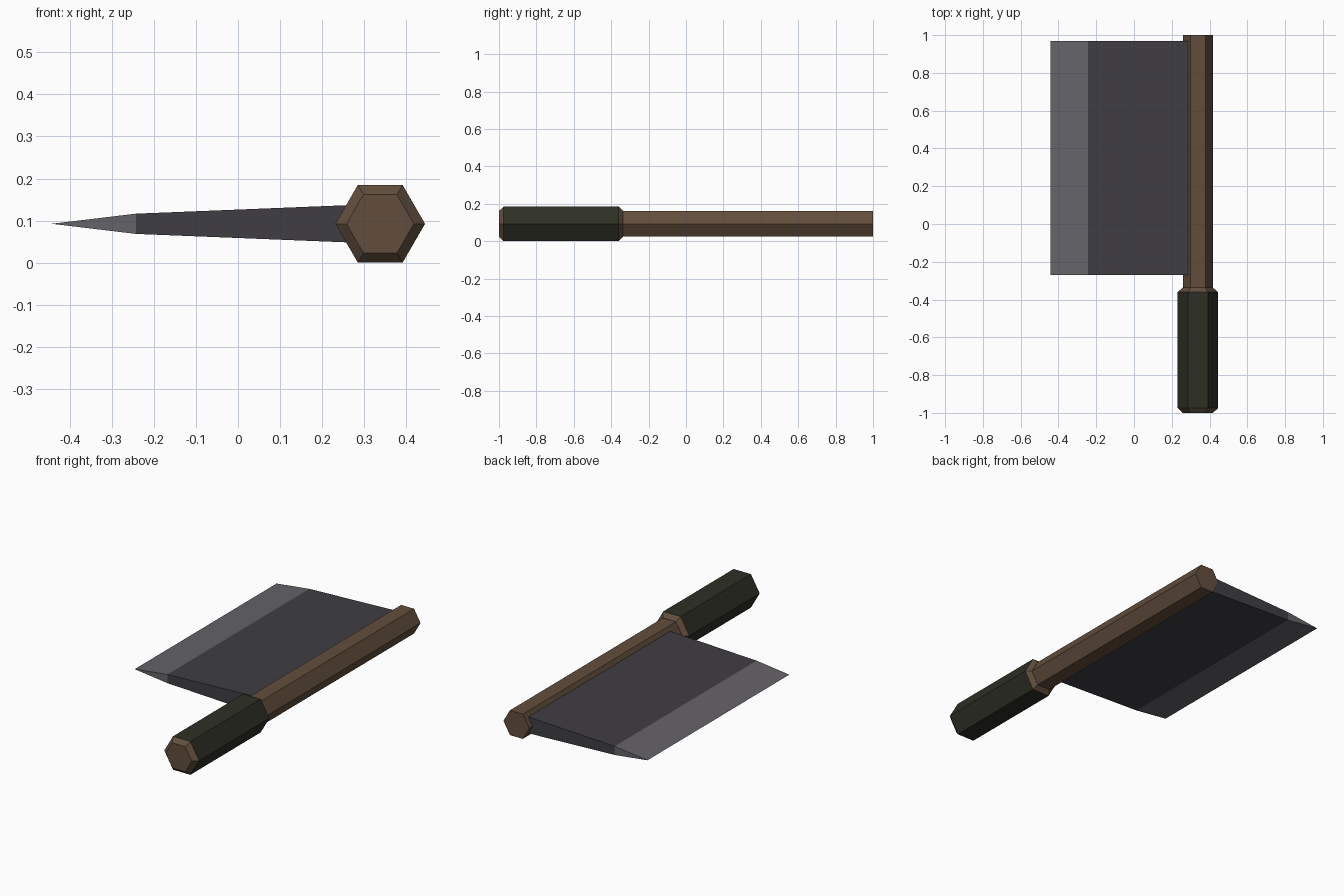
import bpy, bmesh, math

if "Cube" in bpy.data.objects:
    bpy.data.objects.remove(bpy.data.objects["Cube"])

def mat(name, rgb):
    m = bpy.data.materials.new(name)
    m.diffuse_color = (*rgb, 1)
    m.use_nodes = True
    m.node_tree.nodes["Principled BSDF"].inputs["Base Color"].default_value = m.diffuse_color
    return m

wood = mat("brown wood", (0.122, 0.076, 0.045))
wrap = mat("dark green wrap", (0.027, 0.029, 0.018))
steel = mat("dark steel", (0.050, 0.047, 0.056))
edge = mat("sharpened steel", (0.130, 0.125, 0.140))

CX, CZ = 0.338, 0.0925

def loft(name, rings, mats, rule):
    """Skin equal-sized rings of points, cap both ends, colour by rule(centre, normal)."""
    bm = bmesh.new()
    rs = [[bm.verts.new(p) for p in ring] for ring in rings]
    n = len(rs[0])
    for a, b in zip(rs, rs[1:]):
        for i in range(n):
            j = (i + 1) % n
            bm.faces.new((a[i], a[j], b[j], b[i]))
    bm.faces.new(rs[0])
    bm.faces.new(rs[-1])
    bmesh.ops.recalc_face_normals(bm, faces=bm.faces)
    bm.normal_update()
    for f in bm.faces:
        f.material_index = rule(f.calc_center_median(), f.normal)
    me = bpy.data.meshes.new(name)
    bm.to_mesh(me)
    bm.free()
    for m in mats:
        me.materials.append(m)
    ob = bpy.data.objects.new(name, me)
    bpy.context.collection.objects.link(ob)
    return ob

def hexagon(y, r):
    return [(CX + r * math.cos(i * math.pi / 3), y, CZ + r * math.sin(i * math.pi / 3))
            for i in range(6)]

# Hexagonal grip: wrapped sides, bare wooden chamfers and ends
loft("grip", [hexagon(-1, 0.08), hexagon(-0.975, 0.1065), hexagon(-0.36, 0.1065), hexagon(-0.337, 0.08)],
     [wood, wrap], lambda c, n: 1 if abs(n.y) < 0.1 else 0)

# Thinner hexagonal shaft along the back of the blade
loft("shaft", [hexagon(-0.345, 0.079), hexagon(1, 0.079)], [wood], lambda c, n: 0)

# Wedge blade body and its sharpened bevel
def blade_ring(y):
    return [(0.292, y, CZ + 0.0455), (-0.243, y, CZ + 0.024),
            (-0.243, y, CZ - 0.024), (0.292, y, CZ - 0.0455)]

def edge_ring(y):
    return [(-0.243, y, CZ + 0.024), (-0.443, y, CZ), (-0.243, y, CZ - 0.024)]

loft("blade", [blade_ring(-0.27), blade_ring(0.97)], [steel], lambda c, n: 0)
loft("cutting_edge", [edge_ring(-0.27), edge_ring(0.97)], [edge], lambda c, n: 0)
